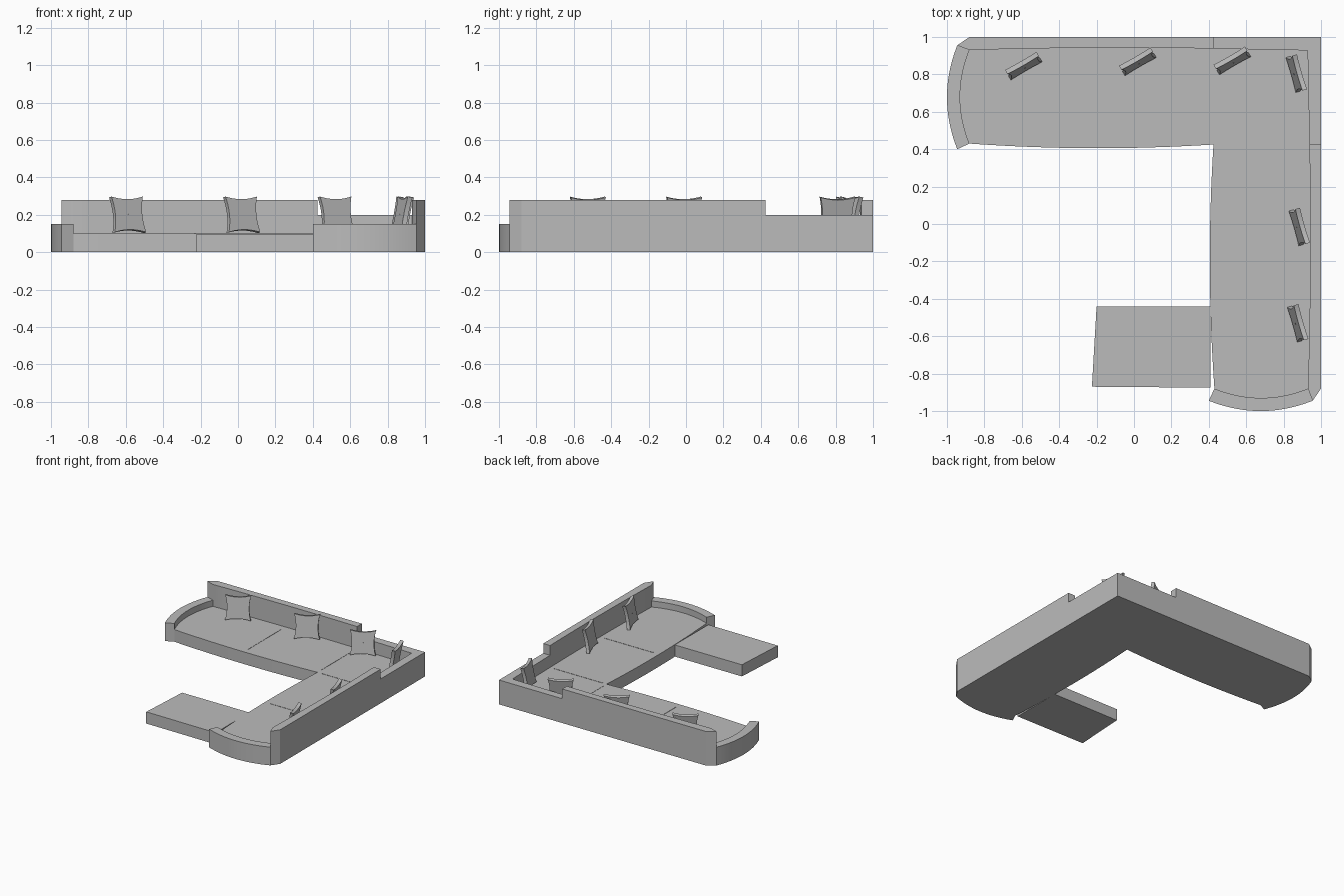
import bpy, bmesh, math
from mathutils import Matrix, Vector

old = bpy.data.objects.get("Cube")
if old:
    bpy.data.objects.remove(old, do_unlink=True)

fabric = bpy.data.materials.new("grey fabric")
fabric.use_nodes = True
GREY = (0.5, 0.5, 0.5, 1)
fabric.diffuse_color = GREY
fabric.node_tree.nodes["Principled BSDF"].inputs["Base Color"].default_value = GREY


def arc(a, b, bulge, n=16):
    """Shallow curve from a to b, bulging to the left of its direction."""
    a, b = Vector(a), Vector(b)
    d = (b - a).normalized()
    side = Vector((-d.y, d.x))
    return [tuple(a.lerp(b, i / n) + side * bulge * 4 * (i / n) * (1 - i / n))
            for i in range(n + 1)]


def prism(name, outline, z0, z1, matrix=None):
    """Extrude a flat outline from z0 up to z1."""
    bm = bmesh.new()
    face = bm.faces.new([bm.verts.new((x, y, z0)) for x, y in outline])
    top = bmesh.ops.extrude_face_region(bm, geom=[face])["geom"]
    bmesh.ops.translate(bm, vec=(0, 0, z1 - z0),
                        verts=[g for g in top if isinstance(g, bmesh.types.BMVert)])
    bmesh.ops.recalc_face_normals(bm, faces=bm.faces)
    if matrix:
        bm.transform(matrix)
    mesh = bpy.data.meshes.new(name)
    bm.to_mesh(mesh)
    bm.free()
    mesh.materials.append(fabric)
    obj = bpy.data.objects.new(name, mesh)
    bpy.context.collection.objects.link(obj)
    bpy.ops.object.select_all(action="DESELECT")
    obj.select_set(True)
    bpy.context.view_layer.objects.active = obj
    bpy.ops.object.shade_smooth_by_angle(angle=math.radians(30))
    return obj


SEAT, ARM, LOW, HIGH = 0.1, 0.15, 0.2, 0.28

# Shared plan corners of one wing
arm_back_out, arm_back_in = (-0.945, 0.955), (-0.88, 0.93)
arm_front_out, arm_front_in = (-0.945, 0.4), (-0.88, 0.43)
split_front, split_back = (0.425, 0.425), (0.425, 0.938)
inner_corner = (0.928, 0.928)

inner_arm = arc(arm_back_in, arm_front_in, -0.05)
outer_arm = arc(arm_back_out, arm_front_out, -0.055)
inner_back = arc(arm_back_in, split_back, 0.008)
seat_front = arc(arm_front_in, split_front, -0.022)

wing = {
    "seat": (inner_arm + seat_front[1:] + inner_back[:0:-1], SEAT),
    "arm": (outer_arm + inner_arm[::-1], ARM),
    "backrest": (inner_back + [(0.425, 1), (-0.88, 1), arm_back_out], HIGH),
    "corner_backrest": ([split_back, inner_corner, (1, 1), (0.425, 1)], LOW),
}

# Both wings are the same plan, reflected across the diagonal
for side, swap in (("rear", False), ("left", True)):
    def place(pts):
        return [(y, x) for x, y in pts] if swap else pts
    for part, (outline, top) in wing.items():
        prism(f"{side}_{part}", place(outline), 0, top)
    # Cushion seam halfway along and at the corner
    for i, x in enumerate((-0.23, 0.425)):
        strip = [(x - 0.002, 0.46), (x + 0.002, 0.46), (x + 0.002, 0.9), (x - 0.002, 0.9)]
        prism(f"{side}_seam_{i + 1}", place(strip), SEAT, SEAT + 0.002)

# Corner seat and chaise extension
prism("corner_seat", [split_front, (0.938, 0.425), inner_corner, split_back], 0, SEAT)
prism("chaise", [(-0.2, -0.44), (0.41, -0.44), (0.41, -0.875), (-0.225, -0.87)], 0, 0.096)

# Throw pillows: pinched squares leaning back, with a centre button
H = 0.097
corners = [(-H, -H), (H, -H), (H, H), (-H, H)]
pinched = []
for a, b in zip(corners, corners[1:] + corners[:1]):
    pinched += arc(a, b, 0.014, 10)[:-1]
button = [(0.004 * math.cos(k * math.pi / 4), 0.004 * math.sin(k * math.pi / 4))
          for k in range(8)]

spots = [(-0.59, 0.845, 30), (0.02, 0.868, 30), (0.525, 0.873, 30),
         (0.868, 0.805, -74), (0.884, -0.015, -74), (0.876, -0.53, -74)]
for i, (x, y, yaw) in enumerate(spots):
    pose = (Matrix.Translation((x, y, 0.2)) @ Matrix.Rotation(math.radians(yaw), 4, "Z")
            @ Matrix.Rotation(math.radians(90 - 11), 4, "X"))
    prism(f"pillow_{i + 1}", pinched, -0.013, 0.013, pose)
    prism(f"pillow_button_{i + 1}", button, 0.013, 0.015, pose)
